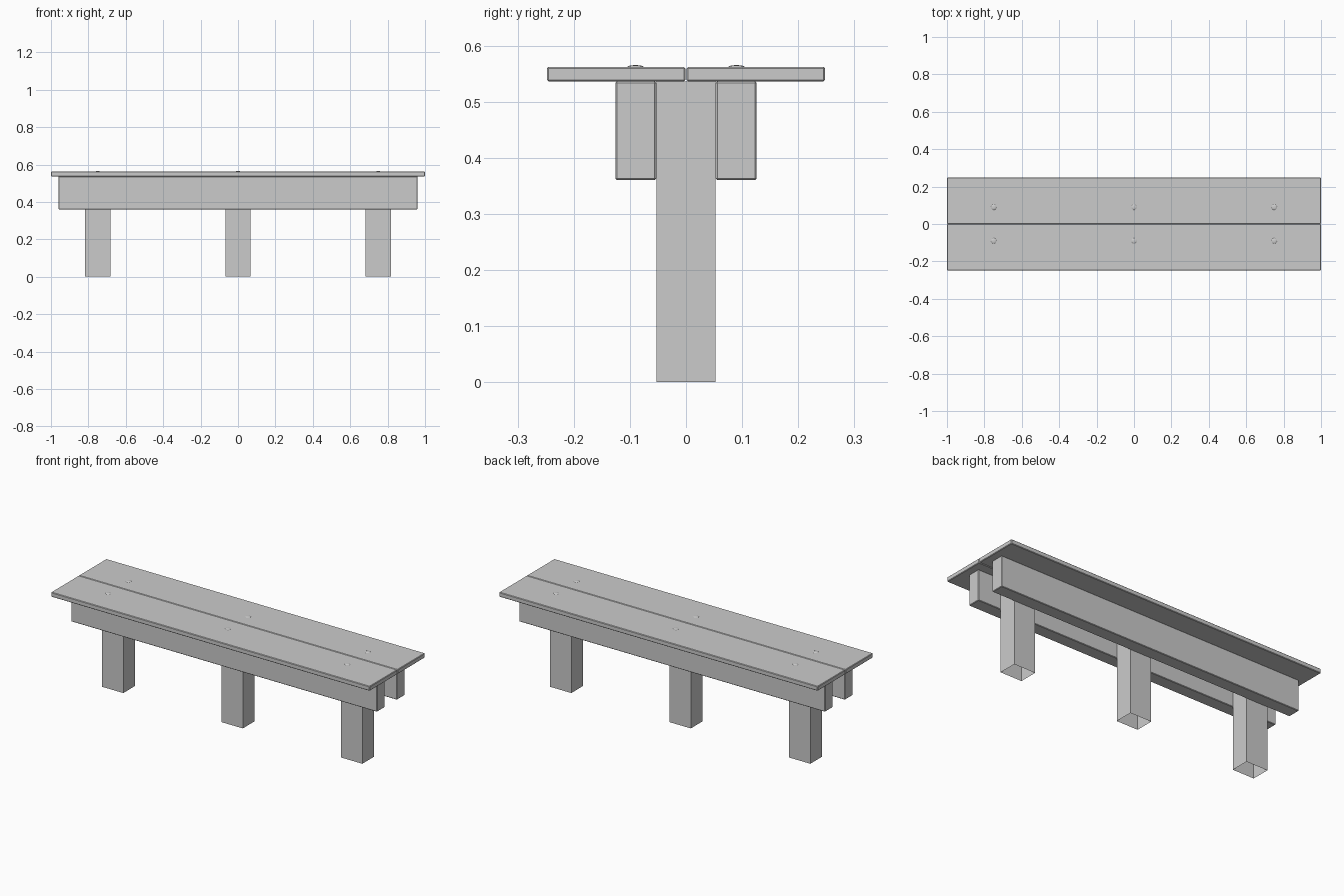
import bpy, bmesh
from mathutils import Matrix, Vector

if "Cube" in bpy.data.objects:
    bpy.data.objects.remove(bpy.data.objects["Cube"])


def add_object(name, bm):
    mesh = bpy.data.meshes.new(name)
    bm.to_mesh(mesh)
    bm.free()
    obj = bpy.data.objects.new(name, mesh)
    bpy.context.collection.objects.link(obj)
    return obj


def box(name, lo, hi, bevel=0.0, open_ends=False):
    lo, hi = Vector(lo), Vector(hi)
    bm = bmesh.new()
    bmesh.ops.create_cube(bm, size=1, matrix=Matrix.Translation((lo + hi) / 2)
                          @ Matrix.Diagonal((*(hi - lo), 1)))
    if open_ends:
        bm.normal_update()
        ends = [f for f in bm.faces if abs(f.normal.z) > 0.9]
        bmesh.ops.delete(bm, geom=ends, context='FACES_ONLY')
    obj = add_object(name, bm)
    if bevel:
        mod = obj.modifiers.new("edge_bevel", 'BEVEL')
        mod.width, mod.segments = bevel, 1
    return obj


def bolt(name, x, y):
    # shallow domed head: stacked rings closed by a small top cap
    bm = bmesh.new()
    rings = [(0.015, 0.5615), (0.013, 0.5632), (0.009, 0.5645), (0.004, 0.565)]
    for (r1, z1), (r2, z2) in zip(rings, rings[1:]):
        bmesh.ops.create_cone(bm, segments=16, radius1=r1, radius2=r2, depth=z2 - z1,
                              cap_ends=False, matrix=Matrix.Translation((x, y, (z1 + z2) / 2)))
    bmesh.ops.create_circle(bm, cap_ends=True, segments=16, radius=rings[-1][0],
                            matrix=Matrix.Translation((x, y, rings[-1][1])))
    bmesh.ops.remove_doubles(bm, verts=bm.verts, dist=0.0002)
    for f in bm.faces:
        f.smooth = True
    add_object(name, bm)


# seat planks and side rails, front and back
for side, s in (("front", -1), ("back", 1)):
    y0, y1 = sorted((s * 0.001, s * 0.248))
    box(side + "_seat_plank", (-1, y0, 0.536), (1, y1, 0.562), 0.003)
    y0, y1 = sorted((s * 0.053, s * 0.126))
    box(side + "_rail", (-0.96, y0, 0.36), (0.96, y1, 0.536), 0.003)

# legs (hollow underneath) and bolt heads above each of them
for place, x in (("left", -0.75), ("middle", 0), ("right", 0.75)):
    box(place + "_leg", (x - 0.067, -0.0525, 0), (x + 0.067, 0.0525, 0.536), open_ends=True)
    for side, s in (("front", -1), ("back", 1)):
        bolt(f"{place}_{side}_bolt", x, s * 0.09)
